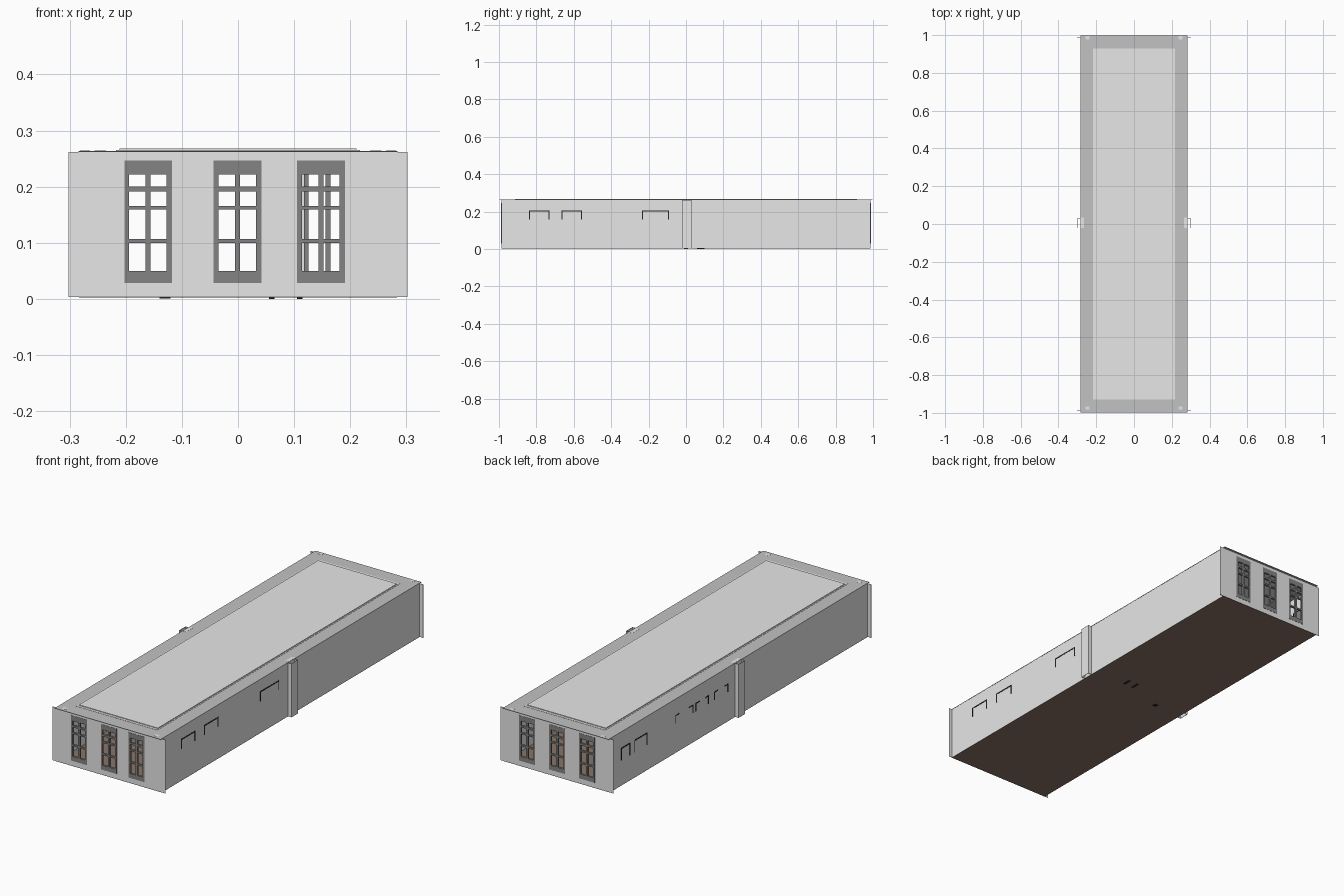
import bpy, bmesh

if "Cube" in bpy.data.objects:
    bpy.data.objects.remove(bpy.data.objects["Cube"])

def srgb(r, g, b):
    def f(c):
        c /= 255
        return c / 12.92 if c <= 0.04045 else ((c + 0.055) / 1.055) ** 2.4
    return (f(r), f(g), f(b), 1)

def mat(name, rgb):
    m = bpy.data.materials.new(name)
    m.diffuse_color = srgb(*rgb)
    m.use_nodes = True
    m.node_tree.nodes["Principled BSDF"].inputs["Base Color"].default_value = m.diffuse_color
    return m

WALL = mat("pale grey plaster", (231, 231, 231))
RING = mat("mid grey ceiling border", (194, 194, 194))
FRAME = mat("dark grey window frame", (132, 132, 132))
FLOOR = mat("brown floor", (138, 116, 101))
DARK = mat("near black picture frame", (40, 37, 35))

def boxes(name, spans, material):
    """One object from boxes given as (x0, x1, y0, y1, z0, z1)."""
    bm = bmesh.new()
    for x0, x1, y0, y1, z0, z1 in spans:
        vs = bmesh.ops.create_cube(bm, size=1)["verts"]
        for v in vs:
            v.co = (x1 if v.co.x > 0 else x0,
                    y1 if v.co.y > 0 else y0,
                    z1 if v.co.z > 0 else z0)
    bmesh.ops.recalc_face_normals(bm, faces=bm.faces)
    me = bpy.data.meshes.new(name)
    bm.to_mesh(me)
    bm.free()
    me.materials.append(material)
    ob = bpy.data.objects.new(name, me)
    bpy.context.collection.objects.link(ob)
    return ob

def xspan(s, a, b):
    return (min(s * a, s * b), max(s * a, s * b))

BOT, TOP = 0.003, 0.262
HX, HY = 0.283, 0.987
T = 0.003

# floor and the small feet that poke through it
boxes("floor", [(-HX, HX, -HY, HY, 0.0025, 0.004)], FLOOR)
boxes("floor_feet", [(0.055, 0.065, 0.06, 0.10, 0, 0.004),
                     (0.105, 0.115, 0.06, 0.10, 0, 0.004),
                     (-0.14, -0.12, -0.01, 0.01, 0.001, 0.004)], DARK)

# ceiling: darker border ring and raised centre panel
RX, RY, OX, OY = 0.217, 0.928, 0.284, 0.998
z0, z1 = TOP, 0.264
boxes("ceiling_border", [(-OX, -RX, -OY, OY, z0, z1), (RX, OX, -OY, OY, z0, z1),
                         (-RX, RX, -OY, -RY, z0, z1), (-RX, RX, RY, OY, z0, z1)], RING)
boxes("ceiling_panel", [(-RX, RX, -RY, RY, 0.2635, 0.265),
                        (-0.211, 0.211, -0.915, 0.915, 0.265, 0.268)], WALL)

# long side walls
for s, n in ((1, "right"), (-1, "left")):
    boxes(n + "_wall", [(*xspan(s, HX - T, HX), -HY, HY, BOT, TOP)], WALL)

# end walls with three window openings each, plus frames and glazing bars
WZ0, WZ1 = 0.028, 0.247
ROWS = [(0.05, 0.10), (0.107, 0.159), (0.166, 0.191), (0.20, 0.222)]

def end_wall(name, s, centres):
    y = xspan(s, HY - T, HY)
    fy = xspan(s, HY - 0.009, HY + 0.001)
    half = 0.0425
    spans = [(-HX, HX, *y, BOT, WZ0), (-HX, HX, *y, WZ1, TOP)]
    edges = [-HX] + [e for c in centres for e in (c - half, c + half)] + [HX]
    for a, b in zip(edges[::2], edges[1::2]):
        spans.append((a, b, *y, WZ0, WZ1))
    boxes(name + "_wall", spans, WALL)
    bars = []
    for c in centres:
        # stiles and the central bar
        for a, b in ((-half, -0.034), (-0.0045, 0.0045), (0.033, half)):
            bars.append((c + a, c + b, *fy, WZ0, WZ1))
        # rails fill the gaps between pane rows
        zs = [WZ0] + [z for r in ROWS for z in r] + [WZ1]
        for a, b in zip(zs[::2], zs[1::2]):
            for l, r in ((-0.034, -0.0045), (0.0045, 0.033)):
                bars.append((c + l, c + r, *fy, a, b))
    boxes(name + "_windows", bars, FRAME)

end_wall("front", -1, (-0.160, -0.001, 0.148))
end_wall("back", 1, (-0.160, -0.001, 0.160))

# corner fins and shallow mid-wall pilasters, open at the top
fins, pil, caps = [], [], []
for s in (1, -1):
    x = xspan(s, HX - 0.002, 0.302)
    for y in (-HY, HY - 0.002):
        fins.append((*x, y, y + 0.002, BOT, TOP))
    for y in (-0.022, 0.027):
        pil.append((*x, y, y + 0.002, BOT, TOP))
    pil.append((*xspan(s, 0.3, 0.302), -0.02, 0.027, BOT, TOP))
    # pale tops showing through the ceiling border
    caps.append((*xspan(s, 0.264, 0.282), -0.02, 0.035, 0.2635, 0.2645))
    for y in (-0.983, 0.978):
        caps.append((*xspan(s, 0.235, 0.256), y, y + 0.018, 0.2635, 0.2645))
boxes("corner_fins", fins, WALL)
boxes("mid_pilasters", pil, WALL)
boxes("pilaster_tops", caps, WALL)

# hung pictures whose frame tops show through the side walls
def pictures(name, s, spans, top, low):
    edge, panel = [], []
    w = 0.006
    x = xspan(s, HX - 0.008, HX + 0.001)
    for a, b in spans:
        edge += [(*x, a, b, top - w, top),
                 (*x, a, a + w, low, top), (*x, b - w, b, low, top)]
        panel.append((*xspan(s, HX - 0.008, HX - 0.004), a, b, 0.09, top))
    boxes(name + "_picture_frames", edge, DARK)
    boxes(name + "_picture_panels", panel, FRAME)

pictures("right", 1, [(-0.84, -0.73), (-0.665, -0.555), (-0.235, -0.09)], 0.205, 0.157)
pictures("left", -1, [(0.83, 0.90), (0.70, 0.80)], 0.185, 0.125)

# left wall: only the corners of the remaining frames break through
corners = []
lx = xspan(-1, HX - 0.008, HX + 0.001)
for a, b in ((0.35, 0.486), (0.23, 0.33), (0.08, 0.19)):
    for y0, y1 in ((a, a + 0.03), (b - 0.03, b)):
        corners.append((*lx, y0, y1, 0.18, 0.185))
    for y in (a, b - 0.005):
        corners.append((*lx, y, y + 0.005, 0.145, 0.185))
boxes("left_frame_corners", corners, DARK)
